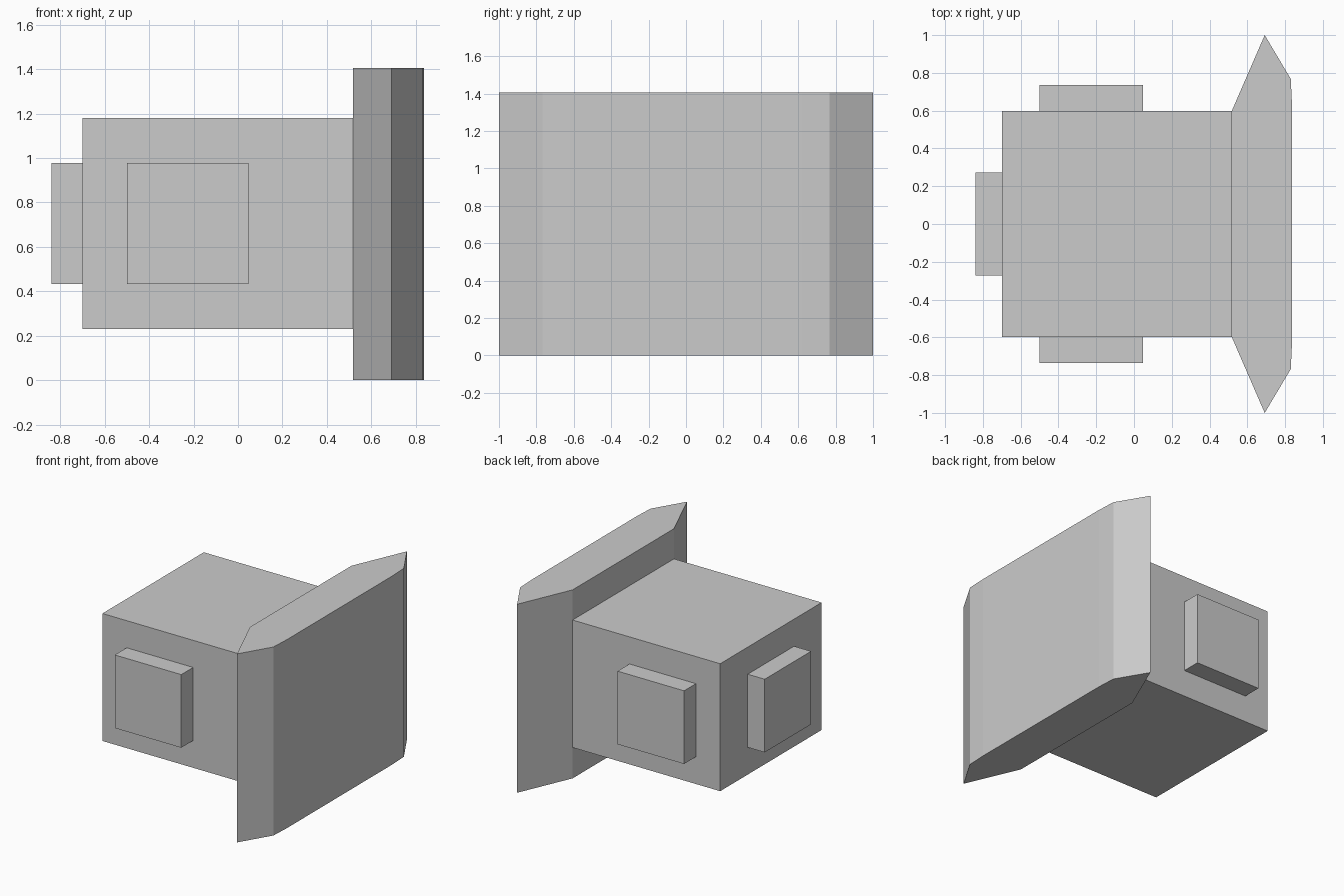
import bpy, bmesh

if "Cube" in bpy.data.objects:
    bpy.data.objects.remove(bpy.data.objects["Cube"])


def add_prism(name, outline, z0, z1):
    """Extrude an xy outline from z0 up to z1."""
    bm = bmesh.new()
    base = bm.faces.new([bm.verts.new((x, y, z0)) for x, y in outline])
    top = bmesh.ops.extrude_face_region(bm, geom=[base])["geom"]
    verts = [g for g in top if isinstance(g, bmesh.types.BMVert)]
    bmesh.ops.translate(bm, verts=verts, vec=(0, 0, z1 - z0))
    bmesh.ops.recalc_face_normals(bm, faces=bm.faces[:])
    mesh = bpy.data.meshes.new(name)
    bm.to_mesh(mesh)
    bm.free()
    obj = bpy.data.objects.new(name, mesh)
    bpy.context.collection.objects.link(obj)
    return obj


def add_box(name, x0, x1, y0, y1, z0, z1):
    return add_prism(name, [(x0, y0), (x1, y0), (x1, y1), (x0, y1)], z0, z1)


# Main housing
add_box("housing", -0.70, 0.517, -0.597, 0.597, 0.23, 1.18)

# Front plate: half profile mirrored across y = 0
half = [(0.517, 0.597), (0.692, 1.0), (0.83, 0.768), (0.837, 0.62)]
profile = half + [(x, -y) for x, y in reversed(half)]
add_prism("face_plate", profile, 0.0, 1.405)

# Raised pads on both sides and the rear
pad_z = (0.433, 0.978)
for name, side in (("side_pad_near", -1), ("side_pad_far", 1)):
    y0, y1 = sorted((side * 0.597, side * 0.737))
    add_box(name, -0.50, 0.048, y0, y1, *pad_z)
add_box("rear_pad", -0.84, -0.70, -0.273, 0.273, *pad_z)
